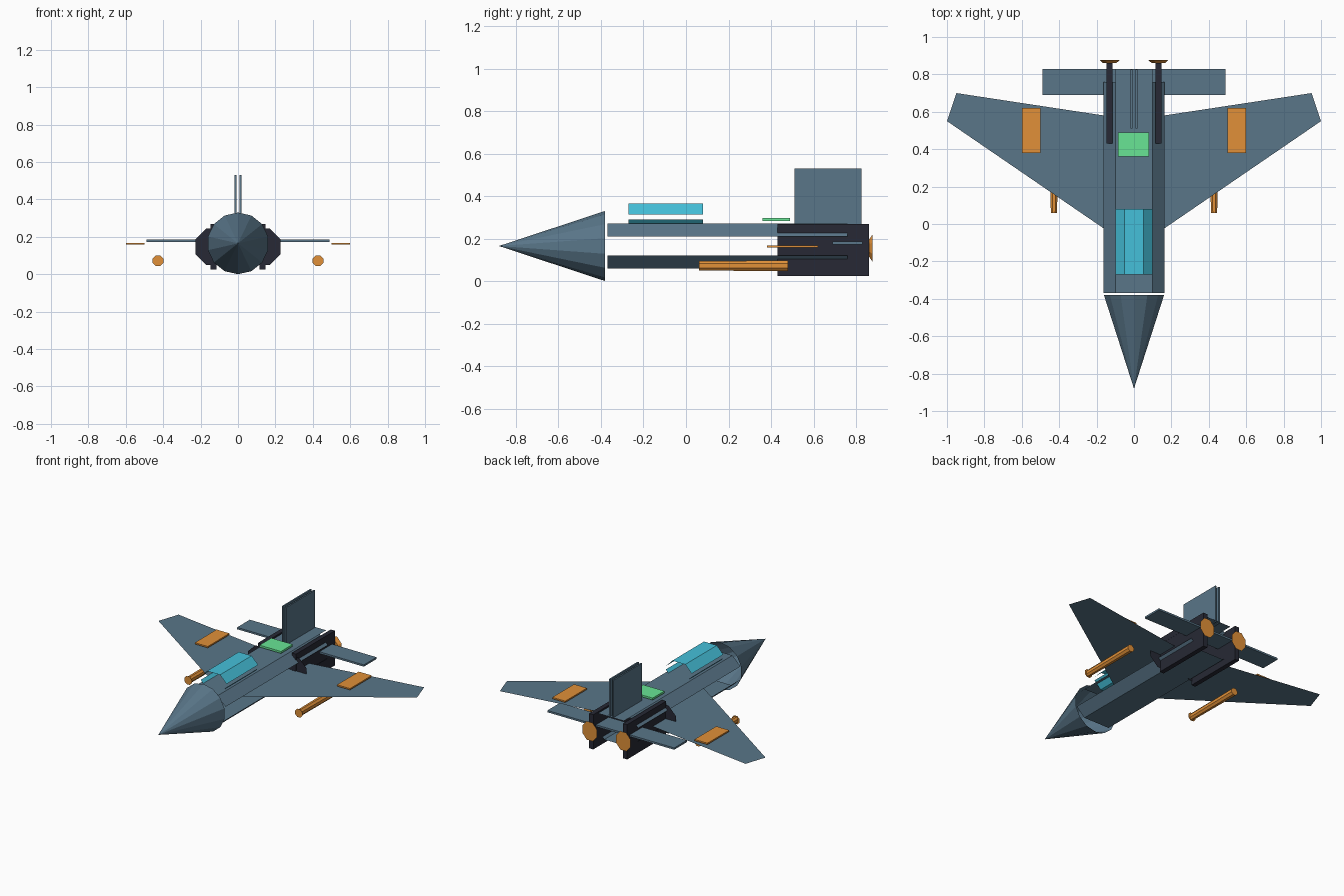
import bpy, bmesh, math

if "Cube" in bpy.data.objects:
    bpy.data.objects.remove(bpy.data.objects["Cube"])


def material(name, rgb):
    m = bpy.data.materials.new(name)
    m.diffuse_color = (*rgb, 1)
    m.use_nodes = True
    m.node_tree.nodes["Principled BSDF"].inputs["Base Color"].default_value = m.diffuse_color
    return m


HULL = material("hull_blue", (0.10, 0.18, 0.25))
DARK = material("engine_dark", (0.02, 0.022, 0.035))
GLASS = material("canopy_cyan", (0.06, 0.53, 0.70))
ORANGE = material("orange", (0.75, 0.28, 0.04))
GREEN = material("panel_green", (0.14, 0.78, 0.30))


def mesh(name, verts, faces, mat):
    me = bpy.data.meshes.new(name)
    me.from_pydata(verts, [], faces)
    me.materials.append(mat)
    ob = bpy.data.objects.new(name, me)
    bpy.context.collection.objects.link(ob)
    return ob


def box(name, x, y, z, mat):
    verts = [(a, b, c) for a in x for b in y for c in z]
    faces = [(0, 1, 3, 2), (4, 6, 7, 5), (0, 4, 5, 1), (2, 3, 7, 6), (0, 2, 6, 4), (1, 5, 7, 3)]
    return mesh(name, verts, faces, mat)


def ring(cx, cz, rx, rz, n, turn=0.5):
    return [(cx + rx * math.cos(math.tau * (i + turn) / n),
             cz + rz * math.sin(math.tau * (i + turn) / n)) for i in range(n)]


def loft(name, sections, mat, skip=(), caps=False):
    """Join (y, ring) sections lengthwise; skip drops side panels."""
    n = len(sections[0][1])
    verts = [(x, y, z) for y, r in sections for x, z in r]
    faces = [(k * n + i, k * n + (i + 1) % n, (k + 1) * n + (i + 1) % n, (k + 1) * n + i)
             for k in range(len(sections) - 1) for i in range(n) if i not in skip]
    if caps:
        faces += [tuple(range(n))[::-1], tuple(range(len(verts) - n, len(verts)))]
    return mesh(name, verts, faces, mat)


def oct_profile(cz, wide, flat, high, side):
    """Octagon whose edges 3 and 7 are the upright side panels."""
    return [(wide, cz + side), (flat, cz + high), (-flat, cz + high), (-wide, cz + side),
            (-wide, cz - side), (-flat, cz - high), (flat, cz - high), (wide, cz - side)]


# Nose cone, open at the back
base = ring(0, 0.165, 0.165, 0.165, 14)
nose = mesh("nose_cone", [(x, -0.38, z) for x, z in base] + [(0, -0.88, 0.165)],
            [(i, (i + 1) % 14, 14) for i in range(14)], HULL)

# Fuselage and canopy: octagonal tubes with open sides and ends
hull = oct_profile(0.165, 0.163, 0.1, 0.105, 0.045)
loft("fuselage", [(-0.37, hull), (0.76, hull)], HULL, skip=(3, 7))
mesh("tail_deck", [(-0.1, 0.76, 0.27), (0.1, 0.76, 0.27), (0.1, 0.83, 0.27), (-0.1, 0.83, 0.27)],
     [(0, 1, 2, 3)], HULL)
glass = oct_profile(0.302, 0.1, 0.05, 0.063, 0.012)
loft("canopy", [(-0.27, glass), (0.08, glass)], GLASS, skip=(3, 7))

# Green panel on the spine
box("spine_panel", (-0.085, 0.08), (0.36, 0.49), (0.282, 0.296), GREEN)

# Tailplane across the rear
box("tailplane", (-0.49, 0.49), (0.69, 0.83), (0.173, 0.186), HULL)

for s, side in ((-1, "left"), (1, "right")):
    def span(a, b):
        return tuple(sorted((s * a, s * b)))

    # Thin swept wing
    outline = [(0.0, -0.13), (0.16, -0.025), (1.0, 0.55), (0.95, 0.70), (0.16, 0.58), (0.0, 0.555)]
    mesh(side + "_wing", [(s * x, y, 0.148) for x, y in outline],
         [tuple(range(6))[::s]], HULL)

    # Orange wing panel
    box(side + "_wing_panel", span(0.5, 0.6), (0.38, 0.62), (0.158, 0.168), ORANGE)

    # Fin plate
    box(side + "_fin_plate", span(0.008, 0.018), (0.51, 0.825), (0.265, 0.53), HULL)

    # Engine: narrow body, front disc and flared nozzle
    box(side + "_engine", span(0.115, 0.147), (0.43, 0.86), (0.025, 0.268), DARK)
    mesh(side + "_engine_face", [(x, 0.435, z) for x, z in ring(s * 0.13, 0.147, 0.105, 0.105, 8)],
         [tuple(range(8))], DARK)
    loft(side + "_nozzle", [(0.862, ring(s * 0.13, 0.155, 0.04, 0.045, 8)),
                            (0.878, ring(s * 0.13, 0.155, 0.06, 0.07, 8))], ORANGE, caps=True)

    # Missile slung under the wing
    loft(side + "_missile", [(0.06, ring(s * 0.428, 0.072, 0.018, 0.025, 8)),
                             (0.48, ring(s * 0.428, 0.072, 0.026, 0.026, 8))], ORANGE, caps=True)
    mesh(side + "_missile_tip", [(x, 0.06, z) for x, z in ring(s * 0.428, 0.072, 0.031, 0.031, 8)],
         [tuple(range(8))], ORANGE)
